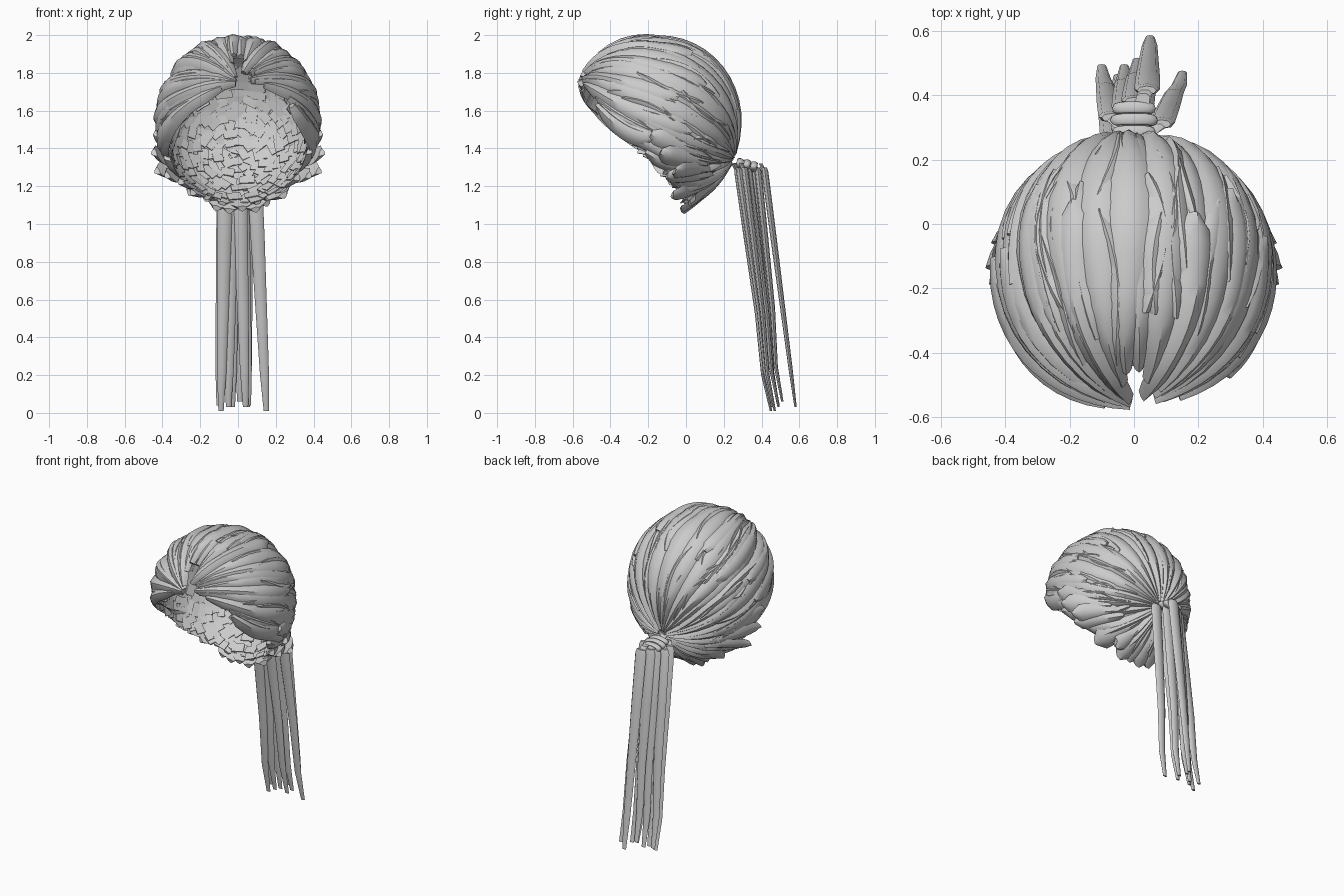
import bpy, bmesh, random
from math import sin, cos, pi, radians
from mathutils import Vector, Matrix

random.seed(4)
if "Cube" in bpy.data.objects:
    bpy.data.objects.remove(bpy.data.objects["Cube"])

hair = bpy.data.materials.new("hair grey")
hair.use_nodes = True
GREY = (0.6, 0.6, 0.6, 1)
hair.diffuse_color = GREY
hair.node_tree.nodes["Principled BSDF"].inputs["Base Color"].default_value = GREY

# Head frame: every lock runs along a meridian from the tail knot to the parting
CENTRE = Vector((0, -0.14, 1.55))
BACK = Vector((0, 0.91, -0.41)).normalized()
UP = Vector((0, 0.41, 0.91)).normalized()
SIDE = Vector((1, 0, 0))
# The right half of the fringe hangs lower than the left half
HAIRLINE_RIGHT = [(0, 157), (11, 159), (19, 175), (95, 175), (108, 162),
                  (115, 84), (126, 68), (150, 50), (180, 45)]
HAIRLINE_LEFT = [(0, 157), (11, 159), (19, 172), (75, 172), (92, 156), (106, 132),
                 (115, 84), (126, 68), (150, 50), (180, 45)]


def hairline(phi):
    """Angle from the knot at which the hair ends, for a meridian in degrees."""
    a = (phi + 180) % 360 - 180
    table = HAIRLINE_LEFT if a > 0 else HAIRLINE_RIGHT
    a = abs(a)
    for (a0, t0), (a1, t1) in zip(table, table[1:]):
        if a <= a1:
            return t0 + (t1 - t0) * (a - a0) / (a1 - a0)
    return table[-1][1]


def head_point(phi, theta, r=1.0):
    p, t = radians(phi), radians(theta)
    d = BACK * cos(t) + (UP * cos(p) + SIDE * sin(p)) * sin(t)
    r += 0.155 * max(0, -d.y) * max(0, d.z + 0.2)      # fuller fringe
    height = 0.445 if d.z > 0 else 0.5
    return CENTRE + Vector((d.x * 0.435, d.y * 0.43, d.z * height)) * r


def finish(name, bm, angle=40):
    bmesh.ops.recalc_face_normals(bm, faces=bm.faces)
    mesh = bpy.data.meshes.new(name)
    bm.to_mesh(mesh)
    bm.free()
    obj = bpy.data.objects.new(name, mesh)
    bpy.context.collection.objects.link(obj)
    mesh.materials.append(hair)
    bpy.ops.object.select_all(action='DESELECT')
    obj.select_set(True)
    bpy.context.view_layer.objects.active = obj
    bpy.ops.object.shade_smooth_by_angle(angle=radians(angle))


def skin_rings(bm, rings):
    """Join equal rings of points into a closed tube."""
    vs = [[bm.verts.new(p) for p in ring] for ring in rings]
    n = len(vs[0])
    for a, b in zip(vs, vs[1:]):
        for i in range(n):
            bm.faces.new((a[i], a[(i + 1) % n], b[(i + 1) % n], b[i]))
    bm.faces.new(vs[0])
    bm.faces.new(vs[-1][::-1])


def add_lock(bm, phi, start, end, width, r=0.955, thick=0.028, lift=0, drift=0, steps=18):
    """Flattened lock with a rounded outer face, lying on the head."""
    rings = []
    for i in range(steps + 1):
        t = i / steps
        theta = start + (end - start) * t
        ph = phi + drift * sin(pi * t)
        radius = r + lift * t * t
        p = head_point(ph, theta, radius)
        along = (head_point(ph, theta + 1, radius) - head_point(ph, theta - 1, radius)).normalized()
        across = along.cross((p - CENTRE).normalized()).normalized()
        out = across.cross(along)
        w = max(0.022, width * sin(radians(theta)))
        w = max(w, 0.04) if theta > 120 else w
        w *= min(1, 0.4 + 5 * (1 - t), 0.4 + 8 * t)
        ring = [p + across * w * u + out * (thick * (1 - u * u) - 0.008)
                for u in (-1, -0.6, 0, 0.6, 1)]
        ring.append(p - out * 0.012)
        rings.append(ring)
    skin_rings(bm, rings)


# Broad main locks all round the head
bm = bmesh.new()
COUNT = 30
for k in range(COUNT):
    phi = (k + 0.5) * 360 / COUNT + random.uniform(-2, 2)
    end = hairline(phi)
    end -= random.uniform(0, 8 if end > 160 else 3)
    add_lock(bm, phi, 4, end, random.uniform(0.056, 0.072),
             r=0.95 + random.uniform(-0.012, 0.018), drift=random.uniform(-6, 6))
finish("crown_locks", bm)

# Shorter overlapping locks
bm = bmesh.new()
for k in range(70):
    phi = random.uniform(-110, 110)
    start = random.uniform(12, 100)
    end = min(start + random.uniform(35, 75), hairline(phi) - 6)
    if end - start > 25:
        add_lock(bm, phi, start, end, random.uniform(0.026, 0.046),
                 r=0.962, thick=0.025, drift=random.uniform(-9, 9), steps=12)
finish("layered_locks", bm)

# Sweeping fringe pieces, the right half reaching across the parting
bm = bmesh.new()
for side in (-1, 1):
    for phi in (26, 48, 70, 88, 103):
        end = min(179 if side < 0 else 172, hairline(side * phi) + 4)
        add_lock(bm, side * phi, random.uniform(65, 90), end - random.uniform(0, 4),
                 0.064, r=0.955 + random.uniform(0, 0.015), thick=0.034, drift=side * 4, steps=14)
finish("fringe_locks", bm)

# Loose curls at the temples and ragged tufts at the nape
bm = bmesh.new()
for side in (-1, 1):
    for phi, start, end, lift in ((100, 50, 92, 0.05), (107, 42, 82, 0.12),
                                  (113, 36, 70, 0.18), (120, 32, 72, 0.09)):
        add_lock(bm, side * phi, start, end, 0.06, lift=lift, steps=10)
for phi in range(140, 226, 12):
    add_lock(bm, phi, 18, hairline(phi) + random.uniform(-5, 4), 0.085, r=0.94,
             lift=random.uniform(0.03, 0.08), steps=8)
finish("temple_and_nape_tufts", bm)

# Hollow cap under the locks
bm = bmesh.new()
rows, cols = 18, 72
grid = [[bm.verts.new(head_point(c * 360 / cols, 3 + (hairline(c * 360 / cols) - 8) * i / rows, 0.94))
         for c in range(cols)] for i in range(rows + 1)]
for a, b in zip(grid, grid[1:]):
    for c in range(cols):
        bm.faces.new((a[c], a[(c + 1) % cols], b[(c + 1) % cols], b[c]))
bm.faces.new(grid[0])
finish("inner_cap", bm)

# Rings of small overlapping plates lining the cap
bm = bmesh.new()
for theta in range(4, 160, 6):
    n = max(5, int(2 * pi * 0.44 * sin(radians(theta)) / 0.055))
    for k in range(n):
        phi = (k + random.random() * 0.6) * 360 / n
        if theta > hairline(phi) - 2:
            continue
        p = head_point(phi, theta, random.uniform(0.895, 0.93))
        out = (p - CENTRE).normalized()
        along = (head_point(phi, theta + 1) - head_point(phi, theta - 1)).normalized()
        across = along.cross(out).normalized()
        along = out.cross(across)
        frame = Matrix((across, along, out)).transposed().to_4x4()
        tilt = (Matrix.Rotation(random.uniform(-0.35, 0.35), 4, 'Z')
                @ Matrix.Rotation(random.uniform(0.05, 0.25), 4, 'X'))
        size = Matrix.Diagonal((random.uniform(0.05, 0.09), random.uniform(0.04, 0.06), 0.006, 1))
        bmesh.ops.create_cube(bm, size=1, matrix=Matrix.Translation(p) @ frame @ tilt @ size)
finish("cap_shingles", bm, 30)

# Gathered bands where the tail leaves the head
for k in range(3):
    bpy.ops.mesh.primitive_torus_add(
        major_segments=20, minor_segments=8, major_radius=0.05 + 0.006 * (k % 2), minor_radius=0.018,
        location=(0, 0.285 + 0.037 * k, 1.32 - 0.008 * k), rotation=(radians(80), 0, 0))
    band = bpy.context.object
    band.name = "tail_band"
    band.scale.y = 0.42
    band.data.materials.append(hair)
    bpy.ops.object.shade_smooth_by_angle(angle=radians(50))

# Flat hanging tail strands: root x, y then tip x, y, z
STRANDS = [(-.065, .27, -.09, .45, .01), (-.07, .33, -.1, .49, .04), (-.03, .29, -.05, .46, .03),
           (-.03, .36, -.03, .49, .03), (.005, .28, .04, .46, .03), (.0, .38, .01, .51, .06),
           (.015, .33, .055, .49, .04), (.04, .415, .05, .58, .03), (.085, .31, .15, .47, .01)]
bm = bmesh.new()
for x0, y0, x1, y1, z1 in STRANDS:
    root, tip = Vector((x0, y0, 1.3)), Vector((x1, y1, z1))
    rings = []
    for t, w in ((0, 0.03), (0.02, 0.04), (0.3, 0.037), (0.6, 0.03), (0.85, 0.024), (1, 0.014)):
        p = root.lerp(tip, t)
        if t == 0.85 and y0 < 0.4:
            p.y -= 0.015
        rings.append([p + Vector((cos(a * pi / 4) * w, sin(a * pi / 4) * w * 0.45, 0)) for a in range(8)])
    skin_rings(bm, rings)
finish("tail_strands", bm, 50)

# Swept roots joining the bands to the hanging strands
bm = bmesh.new()
for x0, y0, x1, y1, z1 in STRANDS:
    rings = []
    for q, w in ((Vector((x0 * 0.4, 0.28, 1.325)), 0.018), (Vector((x0 * 0.7, y0 - 0.02, 1.32)), 0.022),
                 (Vector((x0, y0, 1.28)), 0.026)):
        rings.append([q + Vector((cos(a * pi / 3) * w, sin(a * pi / 3) * w * 0.5, 0)) for a in range(6)])
    skin_rings(bm, rings)
finish("tail_roots", bm, 50)
